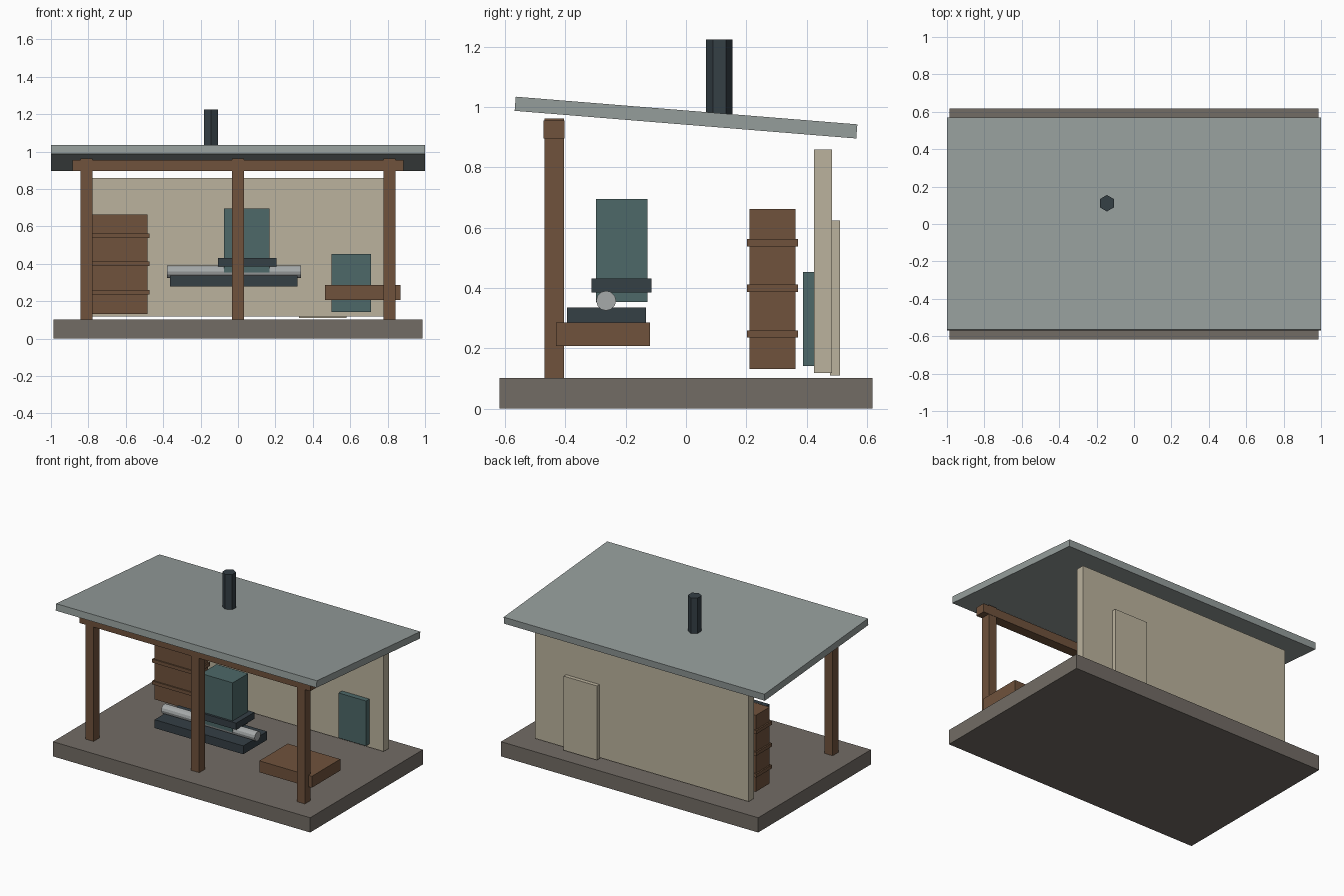
import bpy, math

if "Cube" in bpy.data.objects:
    bpy.data.objects.remove(bpy.data.objects["Cube"])


def material(name, rgb):
    m = bpy.data.materials.new(name)
    m.diffuse_color = (*rgb, 1)
    m.use_nodes = True
    m.node_tree.nodes["Principled BSDF"].inputs["Base Color"].default_value = m.diffuse_color
    return m


STONE = material("stone", (0.17, 0.15, 0.13))
WOOD = material("wood", (0.16, 0.085, 0.045))
PLASTER = material("plaster", (0.50, 0.45, 0.34))
METAL = material("roof_metal", (0.30, 0.34, 0.33))
IRON = material("dark_iron", (0.035, 0.05, 0.06))
TEAL = material("teal_paint", (0.075, 0.14, 0.14))
STEEL = material("steel", (0.38, 0.40, 0.40))


def finish(name, mat):
    ob = bpy.context.object
    ob.name = name
    ob.data.materials.append(mat)
    return ob


def box(name, x, y, z, mat):
    """Box from (min, max) pairs on each axis."""
    lo, hi = zip(x, y, z)
    bpy.ops.mesh.primitive_cube_add(size=1, location=[(a + b) / 2 for a, b in zip(lo, hi)])
    ob = finish(name, mat)
    ob.scale = [b - a for a, b in zip(lo, hi)]
    bpy.ops.object.transform_apply(location=False, rotation=False, scale=True)
    return ob


def cylinder(name, sides, radius, depth, loc, rot, mat):
    bpy.ops.mesh.primitive_cylinder_add(vertices=sides, radius=radius, depth=depth,
                                        location=loc, rotation=rot)
    return finish(name, mat)


# Platform, back wall and its door and window panels
box("platform", (-0.986, 0.986), (-0.618, 0.618), (0, 0.102), STONE)
box("back_wall", (-0.82, 0.82), (0.425, 0.484), (0.118, 0.859), PLASTER)
box("back_door", (0.325, 0.58), (0.477, 0.511), (0.11, 0.624), PLASTER)
box("wall_panel", (0.50, 0.71), (0.388, 0.43), (0.141, 0.453), TEAL)

# Sloping roof and chimney
roof = box("roof", (-1, 1), (-0.5685, 0.5685), (0.942, 0.989), METAL)
roof.rotation_euler.x = -math.radians(4.63)
cylinder("chimney", 6, 0.044, 0.27, (-0.145, 0.111, 1.09), (0, 0, 0), IRON)

# Front posts and beam
for side, x in (("left", -0.81), ("middle", 0), ("right", 0.81)):
    box(side + "_post", (x - 0.031, x + 0.031), (-0.469, -0.405), (0.1, 0.963), WOOD)
box("front_beam", (-0.885, 0.885), (-0.472, -0.403), (0.896, 0.956), WOOD)

# Slatted crate stack
box("crate", (-0.79, -0.484), (0.211, 0.363), (0.132, 0.662), WOOD)
for i in range(3):
    z = 0.248 + i * 0.151
    box(f"crate_band_{i + 1}", (-0.80, -0.474), (0.202, 0.372), (z - 0.012, z + 0.012), WOOD)

# Machine: bed, roller, collar and housing
box("machine_bed", (-0.363, 0.317), (-0.395, -0.133), (0.278, 0.336), IRON)
cylinder("roller", 12, 0.033, 0.716, (-0.022, -0.265, 0.358), (0, math.pi / 2, 0), STEEL)
box("machine_collar", (-0.107, 0.205), (-0.313, -0.114), (0.386, 0.432), IRON)
box("machine_housing", (-0.074, 0.168), (-0.298, -0.128), (0.353, 0.696), TEAL)

# Low bench
box("bench", (0.465, 0.868), (-0.431, -0.119), (0.207, 0.286), WOOD)
